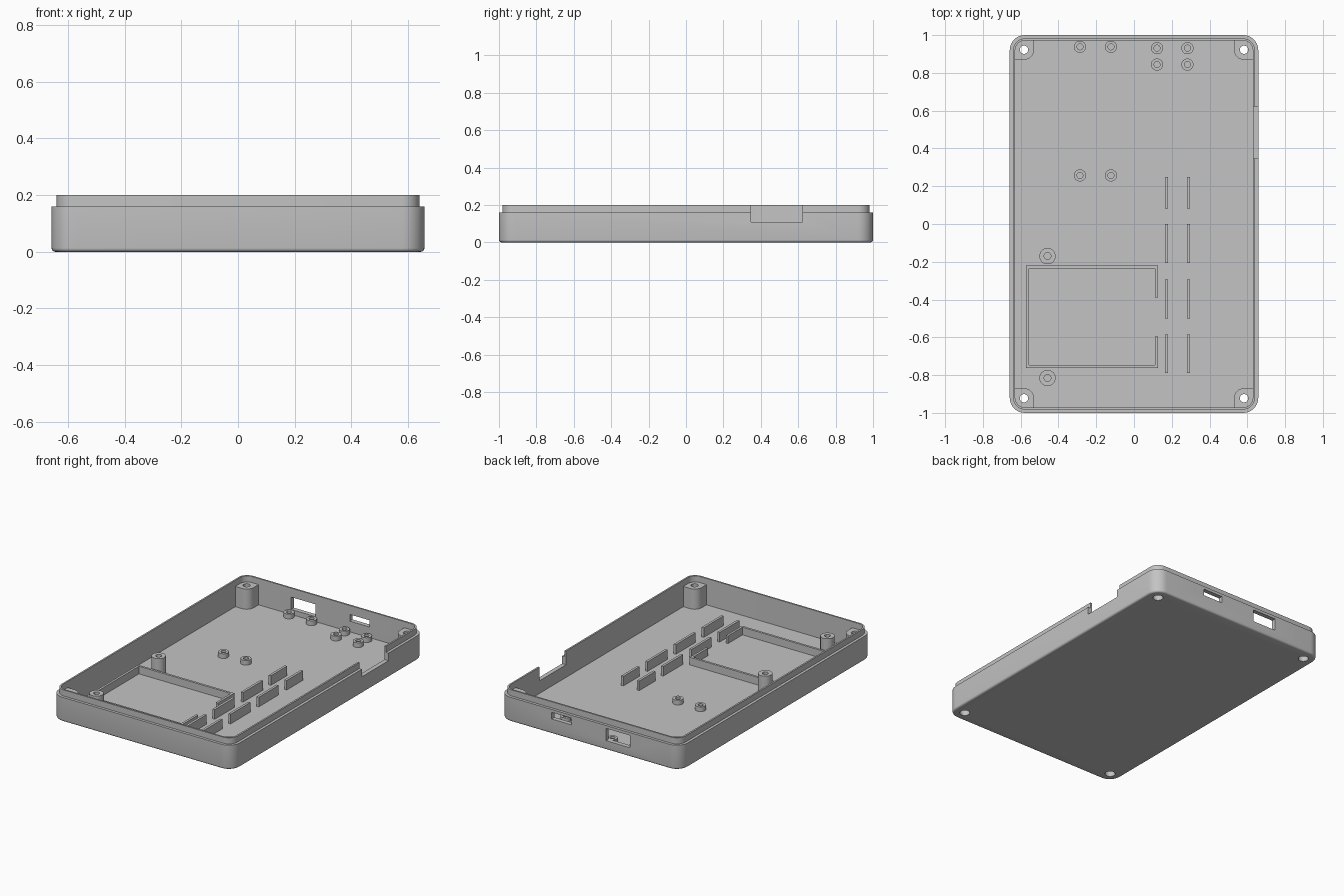
import bpy, bmesh
from math import pi, sin, cos, radians

if "Cube" in bpy.data.objects:
    bpy.data.objects.remove(bpy.data.objects["Cube"], do_unlink=True)

grey = bpy.data.materials.new("plastic_grey")
grey.use_nodes = True
colour = (0.55, 0.55, 0.55, 1)
grey.diffuse_color = colour
grey.node_tree.nodes["Principled BSDF"].inputs["Base Color"].default_value = colour

FLOOR = 0.027
parts = []


def rounded(hx, hy, radii, centre=(0, 0), n=8):
    """Rounded rectangle outline; radii start at the +x +y corner, anticlockwise."""
    pts = []
    for k, (sx, sy) in enumerate([(1, 1), (-1, 1), (-1, -1), (1, -1)]):
        r = radii[k]
        for i in range(n + 1 if r else 1):
            a = (k + i / n) * pi / 2
            pts.append((centre[0] + sx * (hx - r) + r * cos(a),
                        centre[1] + sy * (hy - r) + r * sin(a)))
    return pts


def circle(r, centre, n=32):
    return [(centre[0] + r * cos(2 * pi * i / n),
             centre[1] + r * sin(2 * pi * i / n)) for i in range(n)]


def loft(name, sections, cap=True):
    """Skin (outline, z) sections in order; cap the ends or join last to first."""
    bm = bmesh.new()
    rings = [[bm.verts.new((x, y, z)) for x, y in pts] for pts, z in sections]
    pairs = list(zip(rings, rings[1:]))
    if not cap:
        pairs.append((rings[-1], rings[0]))
    for a, b in pairs:
        m = len(a)
        for i in range(m):
            j = (i + 1) % m
            bm.faces.new((a[i], a[j], b[j], b[i]))
    if cap:
        bm.faces.new(rings[0])
        bm.faces.new(rings[-1])
    bmesh.ops.recalc_face_normals(bm, faces=bm.faces)
    mesh = bpy.data.meshes.new(name)
    bm.to_mesh(mesh)
    bm.free()
    mesh.materials.append(grey)
    obj = bpy.data.objects.new(name, mesh)
    bpy.context.collection.objects.link(obj)
    parts.append(obj)
    return obj


def box(name, x0, x1, y0, y1, z0, z1):
    outline = [(x0, y0), (x1, y0), (x1, y1), (x0, y1)]
    return loft(name, [(outline, z0), (outline, z1)])


def boss(name, x, y, r, hole, top):
    z = FLOOR - 0.005
    return loft(name, [(circle(r, (x, y)), z), (circle(r, (x, y)), top),
                       (circle(hole, (x, y)), top), (circle(hole, (x, y)), z)], cap=False)


def cut(obj, cutters):
    for c in cutters:
        c.hide_render = True
        mod = obj.modifiers.new("cut", "BOOLEAN")
        mod.operation, mod.solver, mod.object = "DIFFERENCE", "EXACT", c
    graph = bpy.context.evaluated_depsgraph_get()
    mesh = bpy.data.meshes.new_from_object(obj.evaluated_get(graph))
    obj.modifiers.clear()
    obj.data = mesh


# Tray: rounded bottom edge, outer wall, stepped lip, inner wall, floor
HX, HY, R = 0.658, 1.0, 0.08


def inset(d):
    return rounded(HX - d, HY - d, [R - d] * 4)


tray = loft("tray", [(inset(0.013 * (1 - sin(radians(a)))), 0.013 * (1 - cos(radians(a))))
                     for a in (0, 22.5, 45, 67.5, 90)]
            + [(inset(0), 0.16), (inset(0.018), 0.16), (inset(0.018), 0.2),
               (inset(0.029), 0.2), (inset(0.029), FLOOR)])

# Openings: side notch, two port windows in the back wall
openings = [box("notch_cutter", 0.6, 0.7, 0.347, 0.623, 0.11, 0.25),
            box("large_port_cutter", -0.293, -0.117, 0.95, 1.05, 0.06, 0.141),
            box("small_port_cutter", 0.133, 0.277, 0.95, 1.05, 0.097, 0.141)]

# Corner screw posts with counterbored holes from below
posts, all_holes = [], []
for side, sx in (("left", 1), ("right", -1)):
    for end, sy in (("front", -1), ("back", 1)):
        c = (sx * 0.5825, sy * 0.9225)
        diagonal = 0.05 if sx * sy > 0 else 0
        other = 0.05 - diagonal
        outline = rounded(0.0525, 0.0525, [diagonal, other, diagonal, other], c)
        post = loft(f"{end}_{side}_screw_post", [(outline, 0.015), (outline, 0.16)])
        hole = loft("screw_hole_cutter", [(circle(0.031, c), -0.05), (circle(0.031, c), 0.08),
                                          (circle(0.022, c), 0.08), (circle(0.022, c), 0.25)])
        posts.append((post, hole))
        all_holes.append(hole)
for post, hole in posts:
    cut(post, [hole])
cut(tray, openings + all_holes)
for helper in openings + all_holes:
    parts.remove(helper)
    bpy.data.objects.remove(helper, do_unlink=True)

# Circuit board standoffs
for xs, ys in (((-0.286, -0.122), (0.257, 0.938)), ((0.122, 0.283), (0.844, 0.931))):
    for x in xs:
        for y in ys:
            boss("board_standoff", x, y, 0.032, 0.016, 0.058)

# Tall bosses beside the frame
for y in (-0.17, -0.815):
    boss("tall_boss", -0.458, y, 0.043, 0.018, 0.148)

# Low frame with a gap in its left side
X0, X1, Y0, Y1, T = -0.571, 0.127, -0.762, -0.22, 0.015
low, high = FLOOR - 0.005, 0.077
frame = [(X0, Y0), (X1, Y0), (X1, -0.595), (X1 - T, -0.595), (X1 - T, Y0 + T), (X0 + T, Y0 + T),
         (X0 + T, Y1 - T), (X1 - T, Y1 - T), (X1 - T, -0.39), (X1, -0.39), (X1, Y1), (X0, Y1)]
loft("holder_frame", [(frame, low), (frame, high)])

# Two rows of upright ribs
for x in (0.173, 0.288):
    for y0, y1 in ((0.083, 0.25), (-0.207, 0), (-0.5, -0.295), (-0.79, -0.585)):
        box("holder_rib", x - 0.008, x + 0.008, y0, y1, low, 0.09)

# Smooth curved surfaces, keep edges sharp
bpy.ops.object.select_all(action="DESELECT")
for obj in parts:
    obj.select_set(True)
bpy.context.view_layer.objects.active = tray
bpy.ops.object.shade_smooth_by_angle(angle=radians(30))
